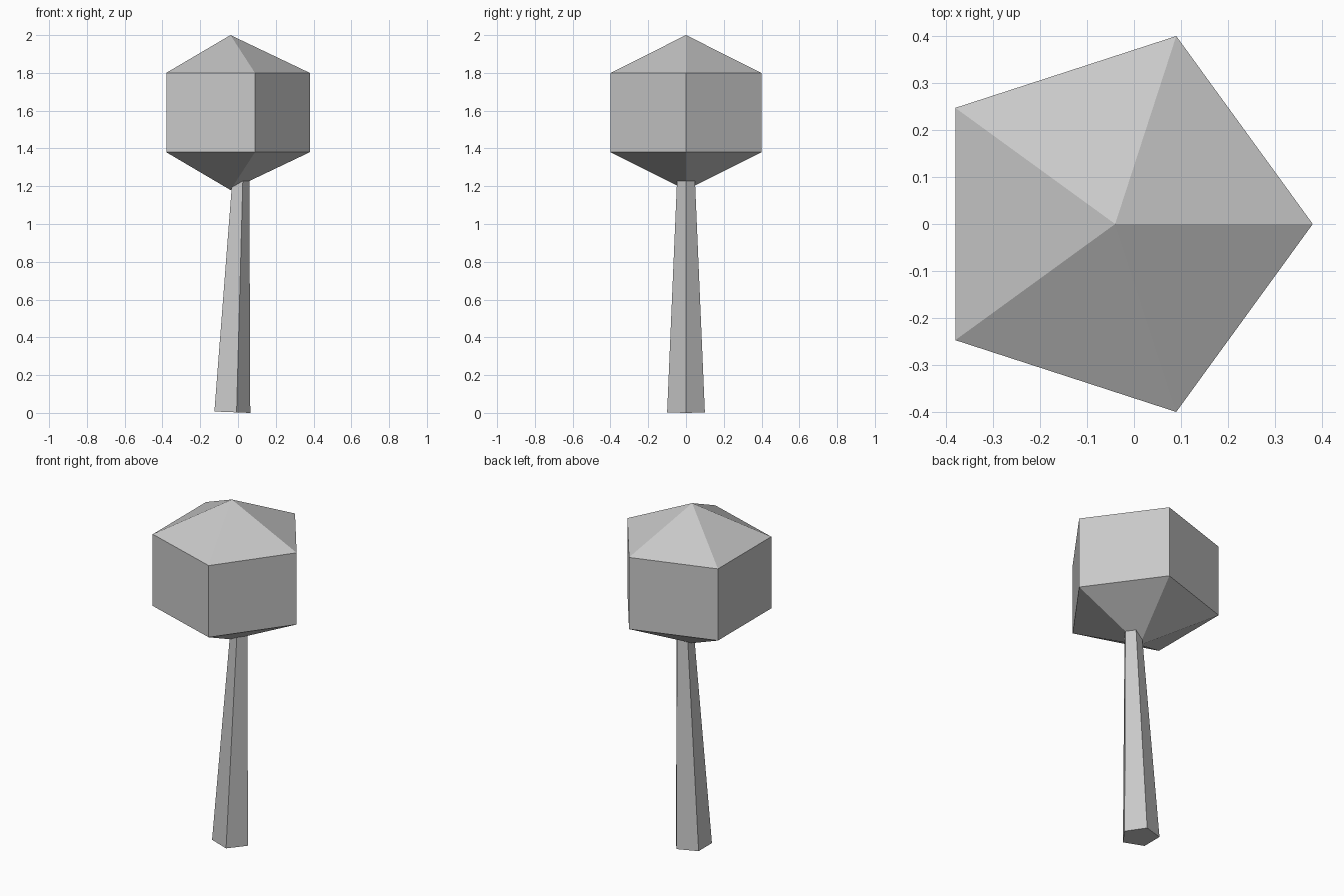
import bpy
import bmesh
from math import cos, sin, tau
from mathutils import Vector

SIDES = 5

default = bpy.data.objects.get("Cube")
if default:
    bpy.data.objects.remove(default, do_unlink=True)

grey = bpy.data.materials.new("plain_grey")
grey.use_nodes = True
grey.diffuse_color = (0.58, 0.58, 0.58, 1)
shader = next(n for n in grey.node_tree.nodes if n.type == "BSDF_PRINCIPLED")
shader.inputs["Base Color"].default_value = grey.diffuse_color


def loft(name, sections, tilt=0.0):
    """Join (x, z, radius) sections into a closed shell; radius 0 is a point."""
    bm = bmesh.new()
    rings = []
    for x, z, radius in sections:
        ring = []
        for i in range(SIDES if radius else 1):
            a = tau * i / SIDES
            dx = radius * cos(a)
            ring.append(bm.verts.new(Vector((x + dx, radius * sin(a), z - tilt * dx))))
        rings.append(ring)
    for low, high in zip(rings, rings[1:]):
        for i in range(SIDES):
            j = (i + 1) % SIDES
            corners = [low[i % len(low)], low[j % len(low)],
                       high[j % len(high)], high[i % len(high)]]
            bm.faces.new(list(dict.fromkeys(corners)))
    for ring in (rings[0], rings[-1]):
        if len(ring) > 1:
            bm.faces.new(ring)
    bmesh.ops.recalc_face_normals(bm, faces=bm.faces)
    mesh = bpy.data.meshes.new(name)
    bm.to_mesh(mesh)
    bm.free()
    mesh.materials.append(grey)
    obj = bpy.data.objects.new(name, mesh)
    bpy.context.collection.objects.link(obj)
    return obj


# Leaning, tapered trunk with ends square to its axis
loft("trunk", [(-0.04, 0.004, 0.105), (0.01, 1.229, 0.05)], tilt=0.04)

# Five-sided crown, pointed above and below
loft("crown", [(-0.04, 1.18, 0), (-0.04, 1.38, 0.42),
               (-0.04, 1.8, 0.42), (-0.04, 2.0, 0)])
